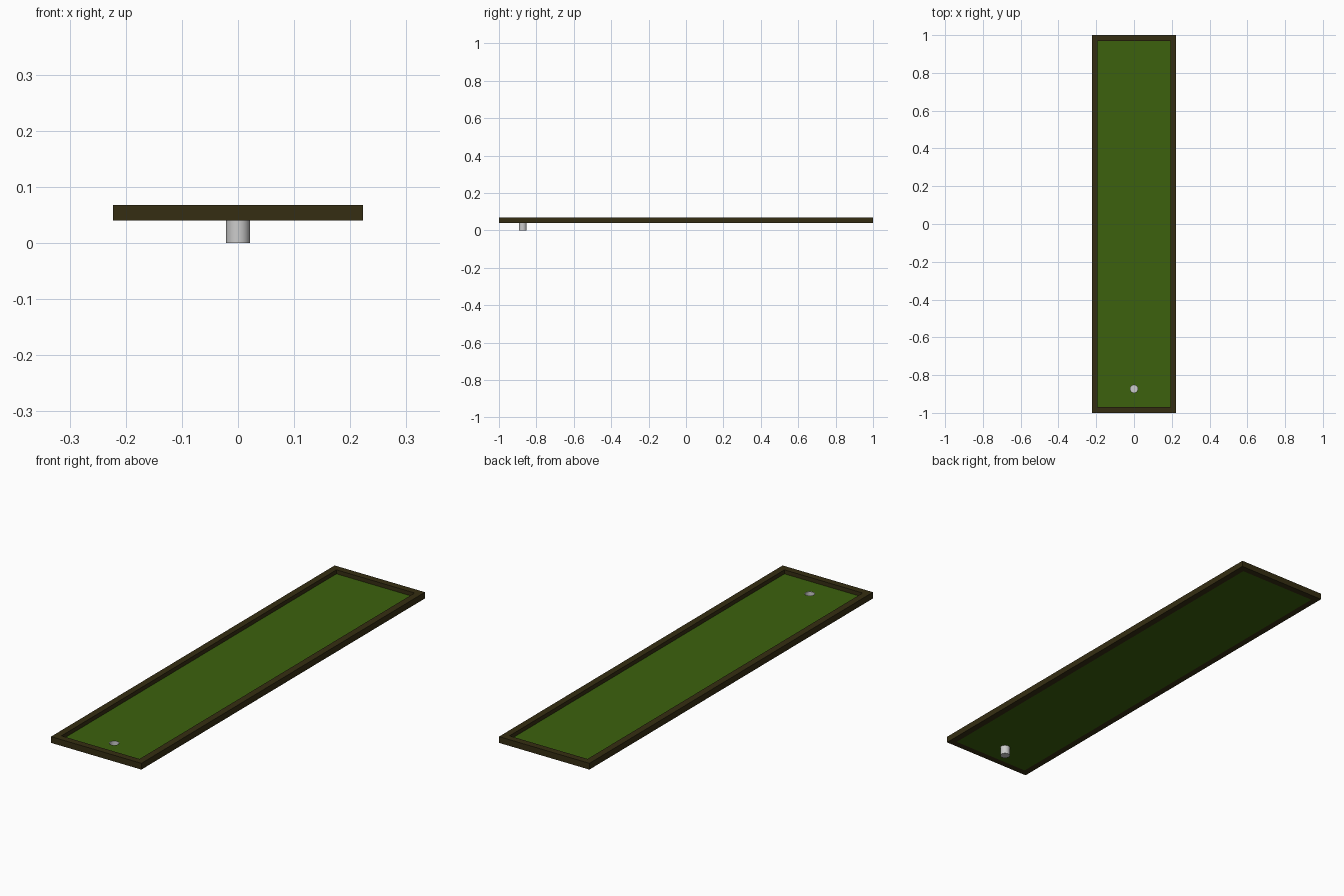
import bpy, bmesh, math

if "Cube" in bpy.data.objects:
    bpy.data.objects.remove(bpy.data.objects["Cube"])

HX, HY, W = 0.223, 1.0, 0.03      # outer half sizes, rail width
Z0, Z1 = 0.04, 0.068              # rail bottom and top
TURF = 0.05                       # turf surface height
CX, CY, R, N = 0.0, -0.873, 0.021, 32


def material(name, rgb):
    m = bpy.data.materials.new(name)
    m.diffuse_color = (*rgb, 1)
    m.use_nodes = True
    m.node_tree.nodes["Principled BSDF"].inputs["Base Color"].default_value = m.diffuse_color
    return m


def finish(name, bm, mat=None):
    bmesh.ops.recalc_face_normals(bm, faces=bm.faces)
    me = bpy.data.meshes.new(name)
    bm.to_mesh(me)
    bm.free()
    ob = bpy.data.objects.new(name, me)
    bpy.context.collection.objects.link(ob)
    if mat:
        me.materials.append(mat)
    return ob


def smooth(ob):
    bpy.context.view_layer.objects.active = ob
    ob.select_set(True)
    bpy.ops.object.shade_smooth_by_angle(angle=math.radians(40))
    ob.select_set(False)


def sweep(rings, closed=False):
    """Bridge consecutive vertex rings with quads."""
    bm = bmesh.new()
    vs = [[bm.verts.new(p) for p in r] for r in rings]
    for a, b in zip(vs, vs[1:] + (vs[:1] if closed else [])):
        n = len(a)
        for i in range(n):
            bm.faces.new((a[i], a[(i + 1) % n], b[(i + 1) % n], b[i]))
    return bm, vs


def rect(inset, z):
    x, y = HX - inset, HY - inset
    return [(x, y, z), (-x, y, z), (-x, -y, z), (x, -y, z)]


def circle(r, z):
    return [(CX + r * math.cos(2 * math.pi * i / N),
             CY + r * math.sin(2 * math.pi * i / N), z) for i in range(N)]


brown = material("dark_wood", (0.036, 0.027, 0.006))
green = material("turf_green", (0.045, 0.12, 0.004))

# Mitred wooden border
bm, _ = sweep([rect(0, Z0), rect(0, Z1), rect(W, Z1), rect(W, Z0)], closed=True)
finish("border_frame", bm, brown)

# Turf slab with a round hole, outer loop and hole loop filled as one face
bm = bmesh.new()
for z in (Z0, TURF):
    edges = []
    for loop in (rect(W, z), circle(R, z)):
        v = [bm.verts.new(p) for p in loop]
        edges += [bm.edges.new((v[i], v[(i + 1) % len(v)])) for i in range(len(v))]
    bmesh.ops.triangle_fill(bm, edges=edges, use_beauty=True)
finish("turf", bm, green)

# Open metal cup hanging below the hole
bm, vs = sweep([circle(R, 0), circle(R, TURF), circle(R - 0.0015, TURF),
                circle(R - 0.0015, 0.002)])
bm.faces.new(vs[0])
bm.faces.new(vs[-1])
smooth(finish("hole_cup", bm))
